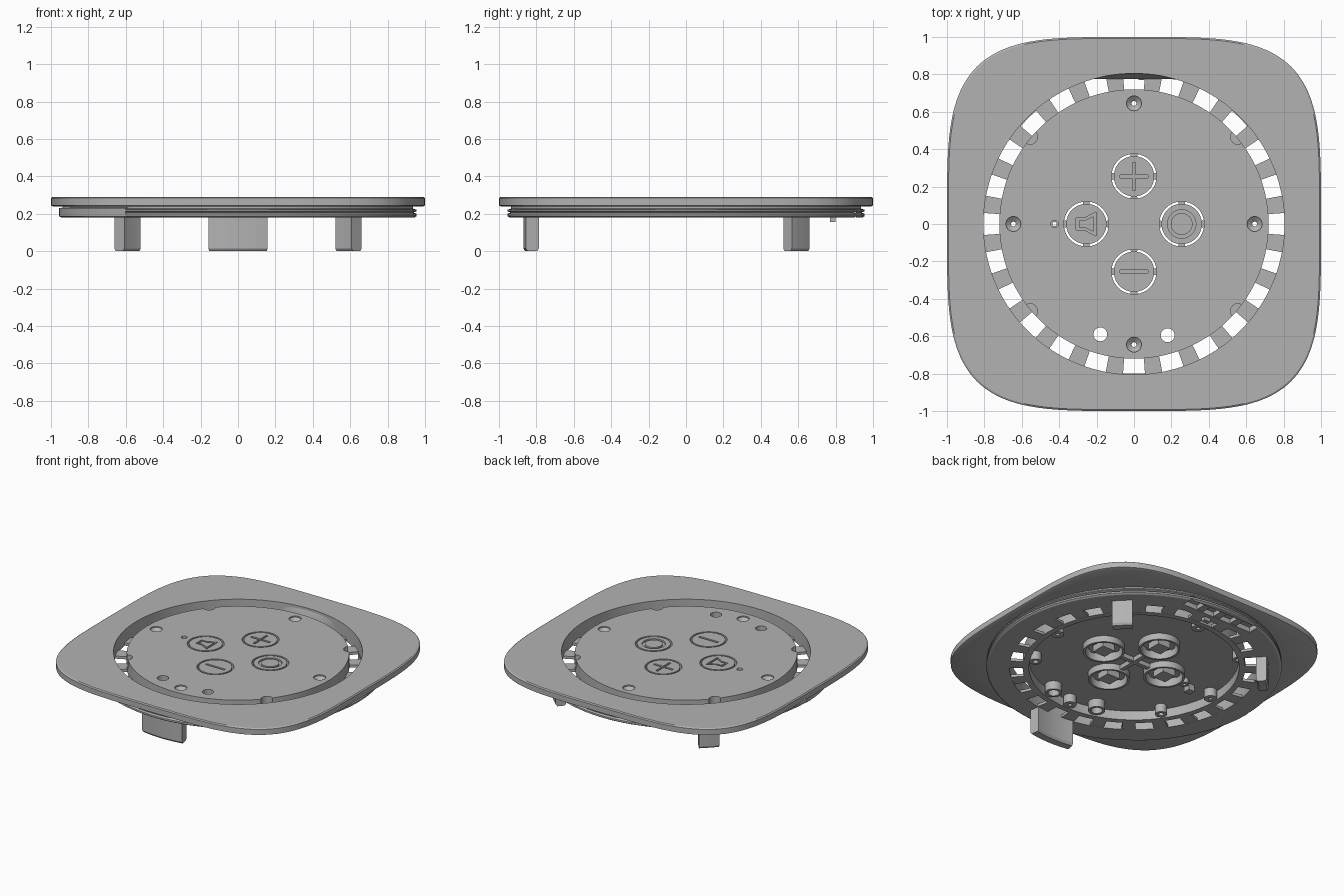
import bpy, bmesh
from math import sin, cos, pi, radians
from mathutils import Matrix

cube = bpy.data.objects.get("Cube")
if cube:
    bpy.data.objects.remove(cube)

grey = bpy.data.materials.new("plain grey")
grey.use_nodes = True
grey.diffuse_color = (0.45, 0.45, 0.45, 1)
grey.node_tree.nodes["Principled BSDF"].inputs["Base Color"].default_value = (0.45, 0.45, 0.45, 1)


def squircle(t):
    return (abs(cos(t)) ** 4 + abs(sin(t)) ** 4) ** -0.25


def sweep(bm, profile, a0=0, a1=360, n=96, at=(0, 0), square=()):
    """Sweep a closed (radius, z) profile around z; listed points follow the rounded square."""
    full = a1 - a0 == 360
    rows = []
    for i in range(n if full else n + 1):
        t = radians(a0 + (a1 - a0) * i / n)
        row = []
        for k, (r, z) in enumerate(profile):
            r *= squircle(t) if k in square else 1
            row.append(bm.verts.new((at[0] + r * cos(t), at[1] + r * sin(t), z)))
        rows.append(row)
    m = len(profile)
    for i in range(n):
        a, b = rows[i], rows[(i + 1) % len(rows)]
        for k in range(m):
            bm.faces.new((a[k], b[k], b[(k + 1) % m], a[(k + 1) % m]))
    if not full:
        bm.faces.new(rows[0])
        bm.faces.new(rows[-1][::-1])


def tube(bm, r0, r1, z0, z1, at=(0, 0), n=32, a0=0, a1=360):
    sweep(bm, [(r0, z0), (r1, z0), (r1, z1), (r0, z1)], a0, a1, n, at)


def rod(bm, r_low, r_top, z0, z1, at=(0, 0), n=32):
    bmesh.ops.create_cone(bm, cap_ends=True, segments=n, radius1=r_low, radius2=r_top,
                          depth=z1 - z0, matrix=Matrix.Translation((*at, (z0 + z1) / 2)))


def box(bm, x, y, sx, sy, z0, z1):
    mat = Matrix.Translation((x, y, (z0 + z1) / 2)) @ Matrix.Diagonal((sx, sy, z1 - z0, 1))
    bmesh.ops.create_cube(bm, size=1, matrix=mat)


def prism(bm, points, z0, z1):
    low = [bm.verts.new((x, y, z0)) for x, y in points]
    top = [bm.verts.new((x, y, z1)) for x, y in points]
    bm.faces.new(low)
    bm.faces.new(top)
    for i in range(len(low)):
        j = (i + 1) % len(low)
        bm.faces.new((low[i], low[j], top[j], top[i]))


def finish(bm, name, cutter=None):
    """Turn a bmesh into an object, optionally cut by another bmesh."""
    def make(b, title):
        bmesh.ops.remove_doubles(b, verts=b.verts, dist=1e-5)
        bmesh.ops.recalc_face_normals(b, faces=b.faces)
        mesh = bpy.data.meshes.new(title)
        b.to_mesh(mesh)
        b.free()
        mesh.materials.append(grey)
        o = bpy.data.objects.new(title, mesh)
        bpy.context.collection.objects.link(o)
        return o
    obj = make(bm, name)
    bpy.ops.object.select_all(action='DESELECT')
    obj.select_set(True)
    bpy.context.view_layer.objects.active = obj
    if cutter:
        tool = make(cutter, name + "_cutter")
        tool.hide_render = True
        mod = obj.modifiers.new("cut", 'BOOLEAN')
        mod.operation, mod.solver, mod.object = 'DIFFERENCE', 'EXACT', tool
        bpy.ops.object.modifier_apply(modifier=mod.name)
        bpy.data.objects.remove(tool)
    bpy.ops.object.shade_smooth_by_angle(angle=radians(30))
    return obj


new = bmesh.new

# Rounded square plate with a grooved round skirt below it
plate, pocket = new(), new()
sweep(plate, [(.805, .29), (.992, .29), (1, .284), (1, .245), (.99, .24), (.935, .24),
              (.935, .228), (.955, .222), (.955, .214), (.938, .207), (.955, .2),
              (.955, .188), (.943, .18), (.805, .18)], n=144, square=(1, 2, 3, 4))
box(pocket, 0, .87, .56, .08, .15, .215)
finish(plate, "plate", pocket)

# Smooth section of the skirt that fills the groove
filler = new()
sweep(filler, [(.93, .235), (.957, .23), (.957, .186), (.943, .18), (.93, .18)], 180, 231, 24)
finish(filler, "skirt_filler")

# Ribs and peg in the back pocket
ribs = new()
for x in (-.14, 0, .14):
    box(ribs, x, .87, .05, .09, .185, .22)
box(ribs, .05, .785, .05, .03, .155, .2)
finish(ribs, "pocket_ribs")

# Sloped lip at the back of the opening
lip = new()
rows = []
for i in range(17):
    t = radians(73 + 34 * i / 16)
    x, y = .808 * cos(t), .808 * sin(t)
    rows.append([lip.verts.new(p) for p in ((x, y, .28), (x, .774, .2), (x, .774, .18), (x, y + .01, .18))])
for a, b in zip(rows, rows[1:]):
    for k in range(4):
        lip.faces.new((a[k], b[k], b[(k + 1) % 4], a[(k + 1) % 4]))
lip.faces.new(rows[0])
lip.faces.new(rows[-1])
finish(lip, "back_lip")

# Tabs bridging the plate and the centre disc
tabs = new()
for i in range(24):
    a = 7.5 + 15 * i
    tube(tabs, .70, .815, .181, .2, n=3, a0=a - 3.3, a1=a + 3.3)
finish(tabs, "bridge_tabs")

# Centre disc with button openings, screw holes, light holes and edge notches
buttons = {"plus": (0, .255), "minus": (0, -.255), "speaker": (-.255, 0), "ring": (.255, 0)}
screws = [(.645, 0), (-.645, 0), (0, .645), (0, -.645)]
lights = [(-.18, -.59), (.18, -.595)]
disc, holes = new(), new()
sweep(disc, [(0, .28), (.72, .28), (.72, .18), (.68, .18), (.68, .245), (0, .245)])
for p in buttons.values():
    rod(holes, .12, .12, .2, .32, p, 48)
for p in screws:
    sweep(holes, [(0, .32), (.04, .32), (.04, .272), (.013, .25), (.013, .2), (0, .2)], n=24, at=p)
for p in lights:
    rod(holes, .037, .037, .2, .32, p)
rod(holes, .02, .02, .2, .32, (-.425, 0), 12)
for a in (40, 140, 220, 320):
    t = radians(a)
    rod(holes, .04, .04, .215, .32, (.725 * cos(t), .725 * sin(t)), 24)
finish(disc, "centre_disc", holes)

# Posts under the disc
posts = new()
for p in screws:
    tube(posts, .013, .042, .185, .25, p)
for p in lights:
    tube(posts, .037, .055, .185, .25, p)
for p in ((-.53, -.36), (.53, -.36), (-.46, .5), (.46, .5)):
    tube(posts, .018, .038, .185, .25, p)
tube(posts, .011, .03, .21, .25, (-.425, 0), 16)
box(posts, -.5, -.04, .05, .05, .2, .25)
finish(posts, "screw_posts")

# Buttons with engraved symbols
for name, (x, y) in buttons.items():
    cap, mark = new(), new()
    rod(cap, .108, .108, .25, .28, (x, y), 48)
    if name in ("plus", "minus"):
        arms = [(x - .075, y - .008), (x + .075, y - .008), (x + .075, y + .008), (x - .075, y + .008)]
        if name == "plus":
            w, s = .008, .075
            quarter = [(s, -w), (s, w), (w, w)]
            arms = []
            for k in range(4):
                c, d = round(cos(k * pi / 2)), round(sin(k * pi / 2))
                arms += [(x + c * u - d * v, y + d * u + c * v) for u, v in quarter]
        prism(mark, arms, .268, .3)
    elif name == "ring":
        tube(mark, .058, .076, .268, .3, (x, y), 48)
    else:
        horn = [(-.055, -.032), (-.01, -.032), (.052, -.065), (.052, .065), (-.01, .032), (-.055, .032)]
        prism(mark, [(x + u, y + v) for u, v in horn], .268, .3)
    finish(cap, name + "_button", mark)
    if name == "speaker":
        island = new()
        prism(island, [(x + u * .72, y + v * .62) for u, v in horn], .26, .28)
        finish(island, "speaker_symbol_centre")

    # Collar, bridges and square stem of the button
    base = new()
    tube(base, .12, .135, .2, .25, (x, y), 48)
    for a in (0, 90, 180, 270):
        tube(base, .1, .125, .25, .265, (x, y), 4, a - 9, a + 9)
    box(base, x, y, .1, .1, .205, .252)
    finish(base, name + "_button_base")

# Cross joining the buttons underneath
cross = new()
box(cross, 0, 0, .26, .03, .215, .247)
box(cross, 0, 0, .03, .26, .214, .247)
finish(cross, "button_cross")

# Three curved legs
for name, angle, half in (("front_leg", 270, 10.4), ("back_left_leg", 45, 4.4), ("back_right_leg", 135, 4.4)):
    leg = new()
    sweep(leg, [(.8, .19), (.8, .015), (.81, 0), (.86, 0), (.87, .015), (.87, .19)],
          angle - half, angle + half, 12)
    finish(leg, name)
